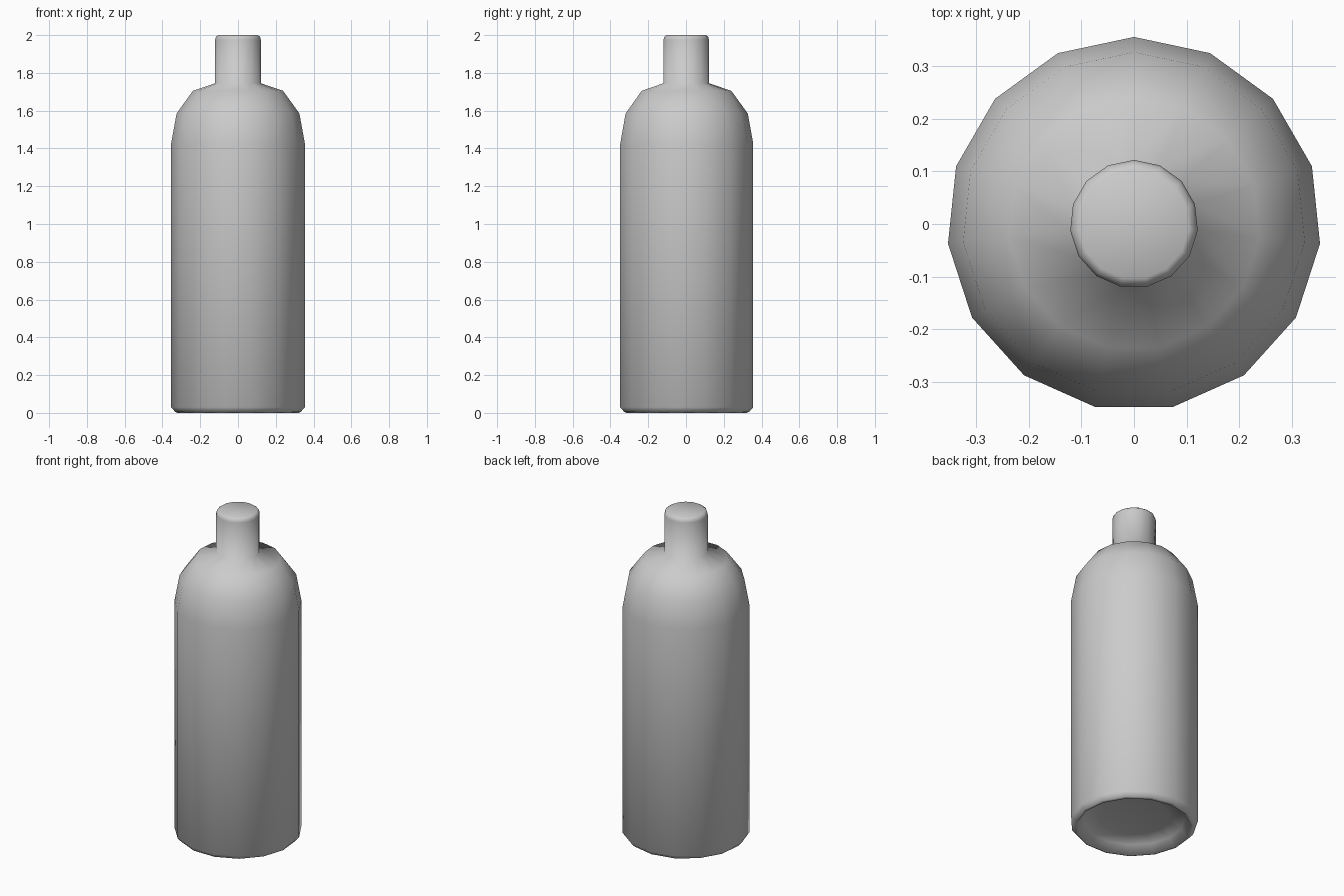
import bpy, bmesh, math

if "Cube" in bpy.data.objects:
    bpy.data.objects.remove(bpy.data.objects["Cube"])

SIDES = 15

# Half profile (radius, height) from the recessed base up to the neck top
PROFILE = [
    (0.20, 0.07), (0.285, 0.05), (0.322, 0.0),             # hollowed underside
    (0.335, 0.006), (0.356, 0.03),                         # base chamfer
    (0.356, 1.425), (0.327, 1.585), (0.24, 1.705),         # wall and shoulder
    (0.122, 1.745),                                        # neck root
    (0.122, 1.975), (0.117, 1.992), (0.105, 2.0),          # neck and rounded lip
]


def lathe(name, profile, sides):
    bm = bmesh.new()
    rings = []
    for r, z in profile:
        ring = []
        for i in range(sides):
            a = math.pi / 2 + 2 * math.pi * i / sides
            ring.append(bm.verts.new((r * math.cos(a), r * math.sin(a), z)))
        rings.append(ring)
    for lo, hi in zip(rings, rings[1:]):
        for i in range(sides):
            j = (i + 1) % sides
            bm.faces.new((lo[i], lo[j], hi[j], hi[i]))
    # End caps
    bm.faces.new(rings[0][::-1])
    bm.faces.new(rings[-1])
    bmesh.ops.recalc_face_normals(bm, faces=bm.faces)
    for f in bm.faces:
        f.smooth = True
    mesh = bpy.data.meshes.new(name)
    bm.to_mesh(mesh)
    bm.free()
    obj = bpy.data.objects.new(name, mesh)
    bpy.context.collection.objects.link(obj)
    return obj


# Bottle body with shoulder and neck
lathe("bottle", PROFILE, SIDES)
